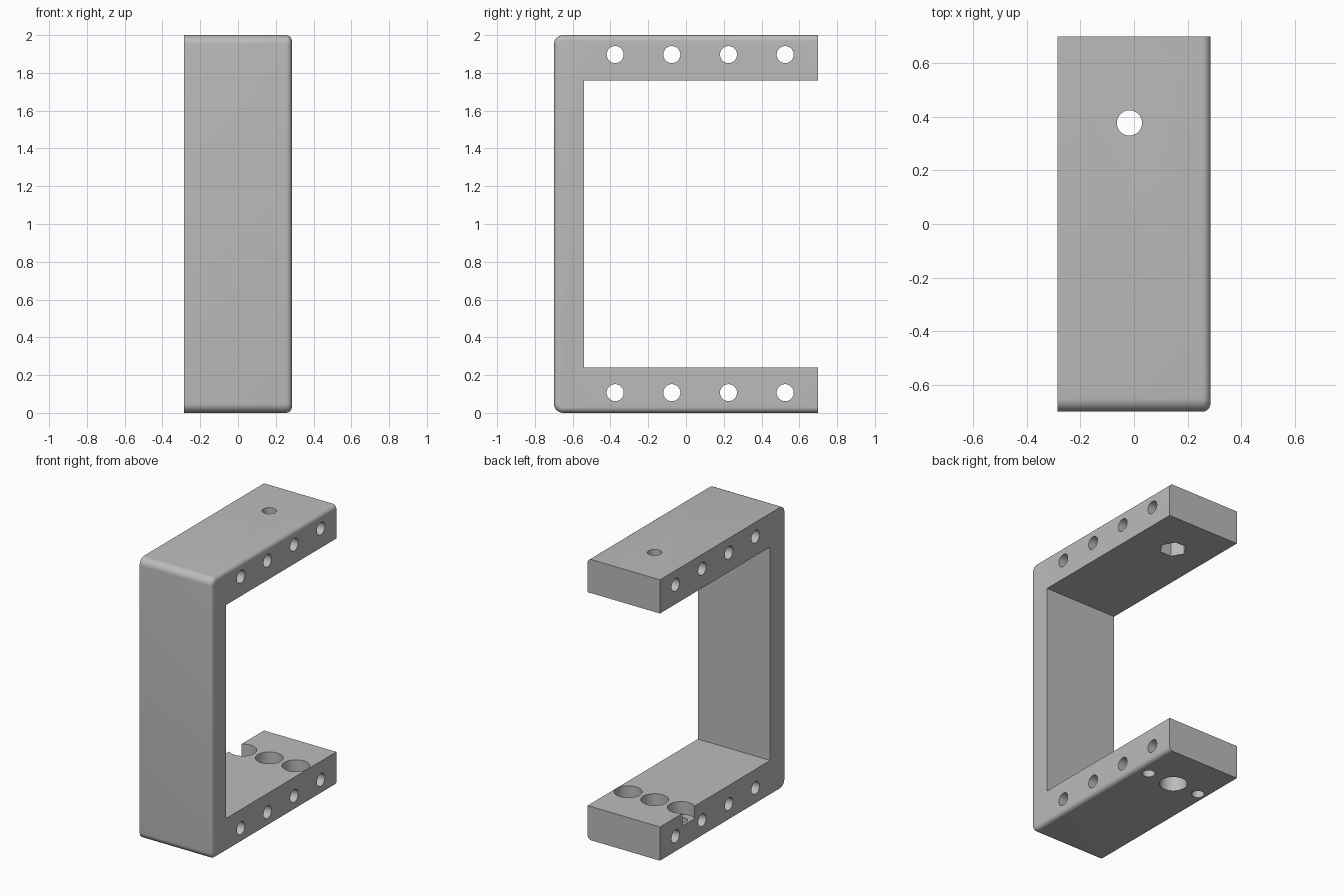
import bpy, bmesh
from math import pi, sin, cos
from mathutils import Matrix, Vector

cube = bpy.data.objects.get("Cube")
if cube:
    bpy.data.objects.remove(cube, do_unlink=True)

HALF_X, HALF_Y, TOP = 0.285, 0.70, 2.0
WALL_Y, ARM = -0.54, 0.24
CORNER_R, EDGE_R = 0.05, 0.03
AXIS_X, AXIS_Y = -0.017, 0.377

grey = bpy.data.materials.new("plain grey")
grey.use_nodes = True
colour = (0.5, 0.5, 0.5, 1.0)
grey.diffuse_color = colour
grey.node_tree.nodes["Principled BSDF"].inputs["Base Color"].default_value = colour


def make_object(name, bm):
    mesh = bpy.data.meshes.new(name)
    bm.to_mesh(mesh)
    bm.free()
    mesh.materials.append(grey)
    obj = bpy.data.objects.new(name, mesh)
    bpy.context.collection.objects.link(obj)
    return obj


def arc(cy, cz, start, steps=8):
    """Quarter circle of the outer corner, counted anticlockwise."""
    return [(cy + CORNER_R * cos(start + pi / 2 * i / steps),
             cz + CORNER_R * sin(start + pi / 2 * i / steps)) for i in range(steps + 1)]


# C-shaped profile in the YZ plane, extruded along x
front = -HALF_Y + CORNER_R
profile = [(HALF_Y, TOP)]
profile += arc(front, TOP - CORNER_R, pi / 2) + arc(front, CORNER_R, pi)
profile += [(HALF_Y, 0), (HALF_Y, ARM), (WALL_Y, ARM),
            (WALL_Y, TOP - ARM), (HALF_Y, TOP - ARM)]
bm = bmesh.new()
face = bm.faces.new([bm.verts.new((-HALF_X, y, z)) for y, z in profile])
extruded = bmesh.ops.extrude_face_region(bm, geom=[face])["geom"]
moved = [v for v in extruded if isinstance(v, bmesh.types.BMVert)]
bmesh.ops.translate(bm, verts=moved, vec=(2 * HALF_X, 0, 0))
bmesh.ops.recalc_face_normals(bm, faces=bm.faces)


# Round the outer rim on the +x side only
def on_rim(v):
    outside = v.co.z < CORNER_R + 0.001 or v.co.z > TOP - CORNER_R - 0.001
    inside_arm = ARM - 0.01 < v.co.z < TOP - ARM + 0.01
    return v.co.x > 0 and outside and not inside_arm


def is_rim_edge(e):
    a, b = e.verts
    if not (on_rim(a) and on_rim(b)):
        return False
    return True


bmesh.ops.bevel(bm, geom=[e for e in bm.edges if is_rim_edge(e)], offset=EDGE_R,
                segments=6, profile=0.5, affect='EDGES')
bracket = make_object("bracket", bm)


# Holes
def cut(centre, radius, depth, along='Z', sides=48):
    cutter_bm = bmesh.new()
    turn = Matrix.Rotation(pi / 2, 4, 'Y') if along == 'X' else Matrix.Identity(4)
    bmesh.ops.create_cone(cutter_bm, cap_ends=True, segments=sides, radius1=radius,
                          radius2=radius, depth=depth,
                          matrix=Matrix.Translation(Vector(centre)) @ turn)
    # Point a corner of the six-sided pocket along x
    if sides == 6:
        first = max(v.co.x for v in cutter_bm.verts) - centre[0]
        if first < radius * 0.95:
            bmesh.ops.rotate(cutter_bm, verts=cutter_bm.verts, cent=centre,
                             matrix=Matrix.Rotation(pi / 6, 3, 'Z'))
    cutter = make_object("hole_cutter", cutter_bm)
    cutter.hide_render = True
    mod = bracket.modifiers.new("hole", 'BOOLEAN')
    mod.operation, mod.solver, mod.object = 'DIFFERENCE', 'EXACT', cutter
    bpy.ops.object.modifier_apply(modifier=mod.name)
    bpy.data.objects.remove(cutter, do_unlink=True)


bpy.ops.object.select_all(action='DESELECT')
bracket.select_set(True)
bpy.context.view_layer.objects.active = bracket

# Cross holes through both arms
for z in (0.107, 1.897):
    for i in range(4):
        cut((0, -0.375 + 0.3 * i, z), 0.045, 1, 'X')

# Bolt hole and nut pocket in the top arm
cut((AXIS_X, AXIS_Y, TOP), 0.047, 1)
cut((AXIS_X, AXIS_Y, TOP - ARM), 0.09, 0.2, sides=6)

# Wide centre hole and two stepped side holes in the bottom arm
cut((AXIS_X, AXIS_Y, 0), 0.09, 1)
for side in (-1, 1):
    x = AXIS_X + side * 0.209
    cut((x, AXIS_Y, 0), 0.042, 1)
    cut((x, AXIS_Y, 0.3), 0.09, 0.3)

bpy.ops.object.shade_smooth_by_angle(angle=pi / 6)
